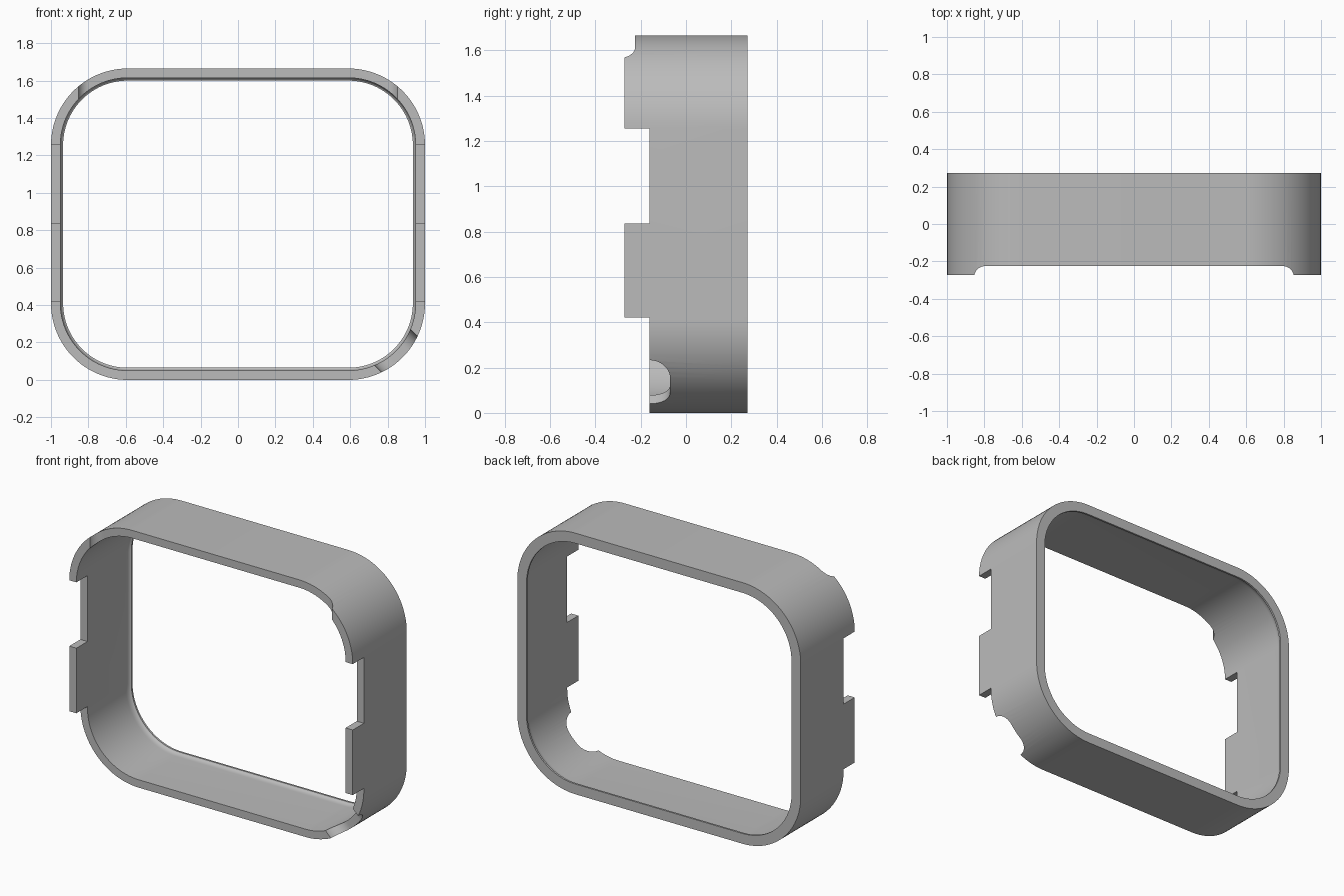
import bpy, bmesh, math
from mathutils import Matrix

if "Cube" in bpy.data.objects:
    bpy.data.objects.remove(bpy.data.objects["Cube"])

H, R, Y = 1.665, 0.41, 0.272      # height, corner radius, half depth
SEG = 24                          # segments per corner

grey = bpy.data.materials.new("plain grey")
grey.diffuse_color = (0.5, 0.5, 0.5, 1)
grey.use_nodes = True
grey.node_tree.nodes["Principled BSDF"].inputs["Base Color"].default_value = grey.diffuse_color


def make_object(name, bm):
    bmesh.ops.recalc_face_normals(bm, faces=bm.faces)
    mesh = bpy.data.meshes.new(name)
    bm.to_mesh(mesh)
    bm.free()
    mesh.materials.append(grey)
    obj = bpy.data.objects.new(name, mesh)
    bpy.context.collection.objects.link(obj)
    return obj


def rounded_loop(inset):
    """Rounded rectangle in x and z, moved inwards by inset."""
    pts = []
    corners = ((1 - R, H - R), (R - 1, H - R), (R - 1, R), (1 - R, R))
    for i, (cx, cz) in enumerate(corners):
        for k in range(SEG + 1):
            a = math.pi / 2 * (i + k / SEG)
            pts.append((cx + (R - inset) * math.cos(a), cz + (R - inset) * math.sin(a)))
    return pts


def prism(name, pts, depth, matrix):
    """Extrude a flat outline by +-depth along its local z."""
    bm = bmesh.new()
    rings = [[bm.verts.new((u, v, s * depth)) for u, v in pts] for s in (-1, 1)]
    bm.faces.new(rings[0])
    bm.faces.new(rings[1])
    n = len(pts)
    for i in range(n):
        j = (i + 1) % n
        bm.faces.new((rings[0][i], rings[0][j], rings[1][j], rings[1][i]))
    bmesh.ops.transform(bm, matrix=matrix, verts=bm.verts)
    return make_object(name, bm)


def arc(cx, cy, r, a0, a1, n=14):
    return [(cx + r * math.cos(math.radians(a0 + (a1 - a0) * k / n)),
             cy + r * math.sin(math.radians(a0 + (a1 - a0) * k / n))) for k in range(n + 1)]


# Wall cross-section (inset, y): thin wall with a small filleted lip at the back
section = [(0, -Y), (0, Y), (0.065, Y)]
section += [(0.05 + 0.015 * (1 - math.sin(a)), Y - 0.012 - 0.035 * (1 - math.cos(a)))
            for a in (math.pi / 2 * k / 6 for k in range(7))]
section.append((0.05, -Y))

# Frame: sweep the section around the rounded rectangle
bm = bmesh.new()
rings = [[bm.verts.new((x, y, z)) for x, z in rounded_loop(d)] for d, y in section]
for a, b in zip(rings, rings[1:] + rings[:1]):
    for i in range(len(a)):
        j = (i + 1) % len(a)
        bm.faces.new((a[i], a[j], b[j], b[i]))
frame = make_object("frame", bm)

cutters = []
# Top front recess with rounded inner corners, cut down through the top
top = [(-0.855, -0.5)] + arc(-0.795, -0.285, 0.06, 180, 90) \
    + arc(0.795, -0.285, 0.06, 90, 0) + [(0.855, -0.5)]
cutters.append(prism("top_recess_cutter", top, 0.35, Matrix.Translation((0, 0, 1.75))))

# Side notches and the lower front step, leaving a tab on each side
for name, z0, z1 in (("side_notch_cutter", 0.835, 1.255), ("lower_step_cutter", -0.2, 0.42)):
    box = [(-1.2, -0.5), (1.2, -0.5), (1.2, -0.16), (-1.2, -0.16)]
    cutters.append(prism(name, box, (z1 - z0) / 2, Matrix.Translation((0, 0, (z0 + z1) / 2))))

# Rounded slot through the lower right corner, along the diagonal
slot = [(-0.136, -0.4)] + arc(-0.046, -0.16, 0.09, 180, 90) \
    + arc(0.046, -0.16, 0.09, 90, 0) + [(0.136, -0.4)]
place = Matrix.Translation((0.88, 0, 0.12)) @ Matrix.Rotation(math.radians(-45), 4, 'Y')
cutters.append(prism("corner_slot_cutter", slot, 0.25, place))

for c in cutters:
    m = frame.modifiers.new(c.name, 'BOOLEAN')
    m.operation, m.solver, m.object = 'DIFFERENCE', 'EXACT', c

# Apply the cuts, remove the helpers and smooth the curved walls
bpy.context.view_layer.objects.active = frame
frame.select_set(True)
for m in list(frame.modifiers):
    bpy.ops.object.modifier_apply(modifier=m.name)
for c in cutters:
    bpy.data.objects.remove(c)
bpy.ops.object.shade_smooth_by_angle(angle=math.radians(30))
